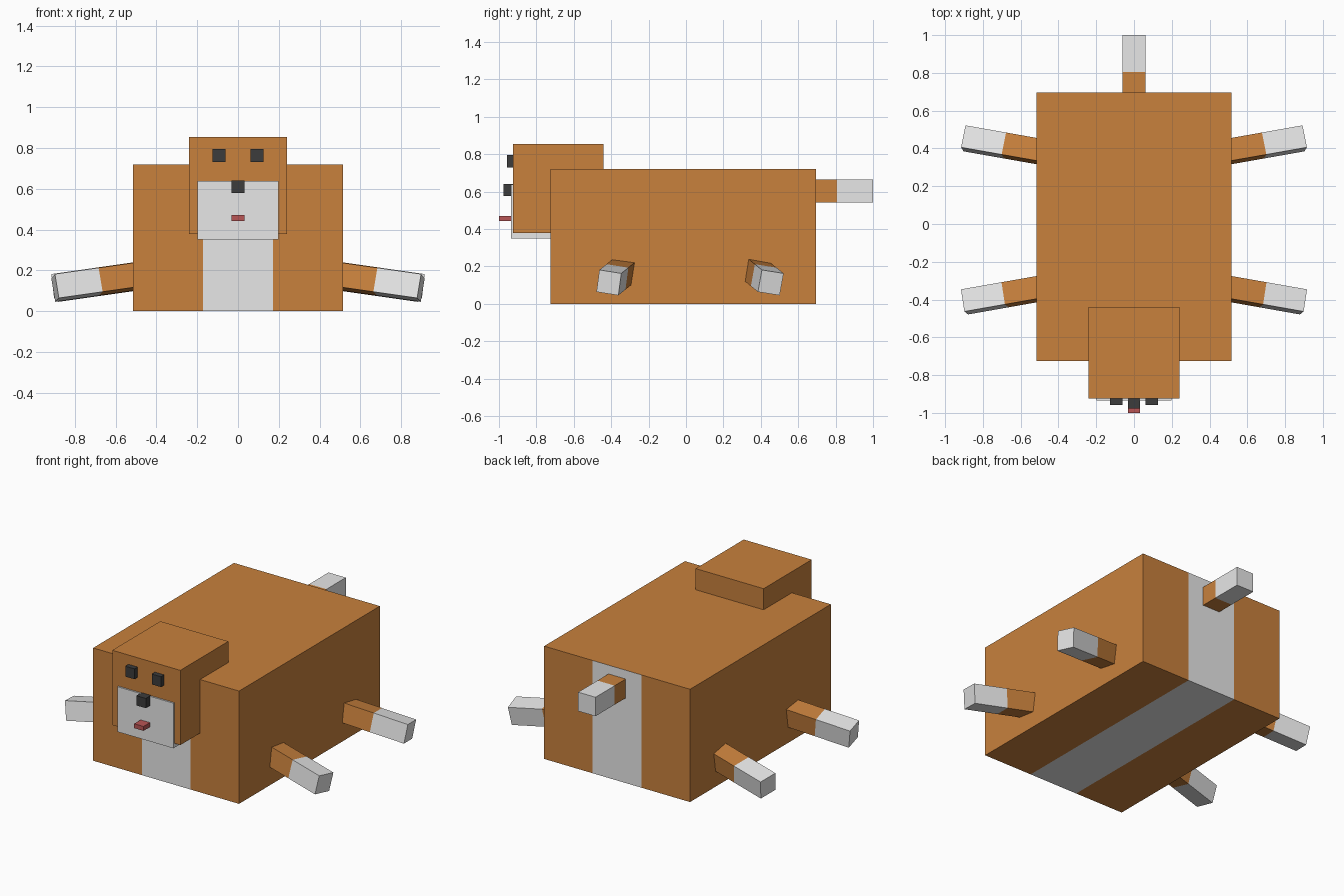
import bpy, bmesh, math
from mathutils import Matrix, Vector, Euler

if "Cube" in bpy.data.objects:
    bpy.data.objects.remove(bpy.data.objects["Cube"])


def material(name, colour):
    m = bpy.data.materials.new(name)
    m.diffuse_color = (*colour, 1)
    m.use_nodes = True
    m.node_tree.nodes["Principled BSDF"].inputs["Base Color"].default_value = m.diffuse_color
    return m


BROWN = material("brown_fur", (0.58, 0.218, 0.046))
WHITE = material("white_fur", (0.80, 0.80, 0.80))
BLACK = material("black", (0.045, 0.045, 0.045))
RED = material("mouth_red", (0.48, 0.09, 0.09))


def box(name, lo, hi, mats, cuts=(), rule=None, matrix=None, mirror=False):
    """Box between two corners; cuts = (axis, position) edge loops;
    rule(face) gives the material index before the matrix is applied."""
    lo, hi = Vector(lo), Vector(hi)
    size = hi - lo
    bm = bmesh.new()
    bmesh.ops.create_cube(bm, size=1, matrix=Matrix.Translation((lo + hi) / 2)
                          @ Matrix.Diagonal((*size, 1)))
    for axis, pos in cuts:
        point, normal = Vector(), Vector()
        point[axis], normal[axis] = pos, 1
        bmesh.ops.bisect_plane(bm, geom=bm.verts[:] + bm.edges[:] + bm.faces[:],
                               plane_co=point, plane_no=normal)
    bm.normal_update()
    if rule:
        for f in bm.faces:
            f.material_index = int(rule(f))
    if matrix:
        bm.transform(matrix)
    me = bpy.data.meshes.new(name)
    bm.to_mesh(me)
    bm.free()
    for m in mats:
        me.materials.append(m)
    ob = bpy.data.objects.new(name, me)
    bpy.context.collection.objects.link(ob)
    if mirror:
        ob.modifiers.new("mirror", 'MIRROR').use_axis[0] = True
    return ob


# Body with a white stripe down the front, belly and back end
box("body", (-0.515, -0.725, 0), (0.515, 0.695, 0.72), [BROWN, WHITE],
    cuts=[(0, -0.172), (0, 0.172)],
    rule=lambda f: abs(f.calc_center_median().x) < 0.1 and f.normal.z < 0.5)

# Head and muzzle
box("head", (-0.24, -0.925, 0.378), (0.24, -0.44, 0.855), [BROWN])
box("muzzle", (-0.198, -0.935, 0.35), (0.198, -0.60, 0.638), [WHITE])

# Face
box("eyes", (0.061, -0.957, 0.73), (0.126, -0.90, 0.796), [BLACK], mirror=True)
box("nose", (-0.033, -0.977, 0.578), (0.033, -0.91, 0.64), [BLACK])
box("mouth", (-0.033, -1.0, 0.442), (0.033, -0.91, 0.47), [RED])

# Tail with a white tip
box("tail", (-0.061, 0.65, 0.543), (0.061, 1.0, 0.664), [BROWN, WHITE],
    cuts=[(1, 0.806)], rule=lambda f: f.calc_center_median().y > 0.81)

# Splayed legs with white feet, mirrored to the left side
for name, y, turn in (("front_legs", -0.345, -10), ("back_legs", 0.386, 10)):
    rot = Euler([math.radians(a) for a in (-9, 8, turn)]).to_matrix().to_4x4()
    box(name, (-0.1, -0.06, -0.06), (0.392, 0.06, 0.06), [BROWN, WHITE],
        cuts=[(0, 0.172)], rule=lambda f: f.calc_center_median().x > 0.18,
        matrix=Matrix.Translation((0.515, y, 0.168)) @ rot, mirror=True)
